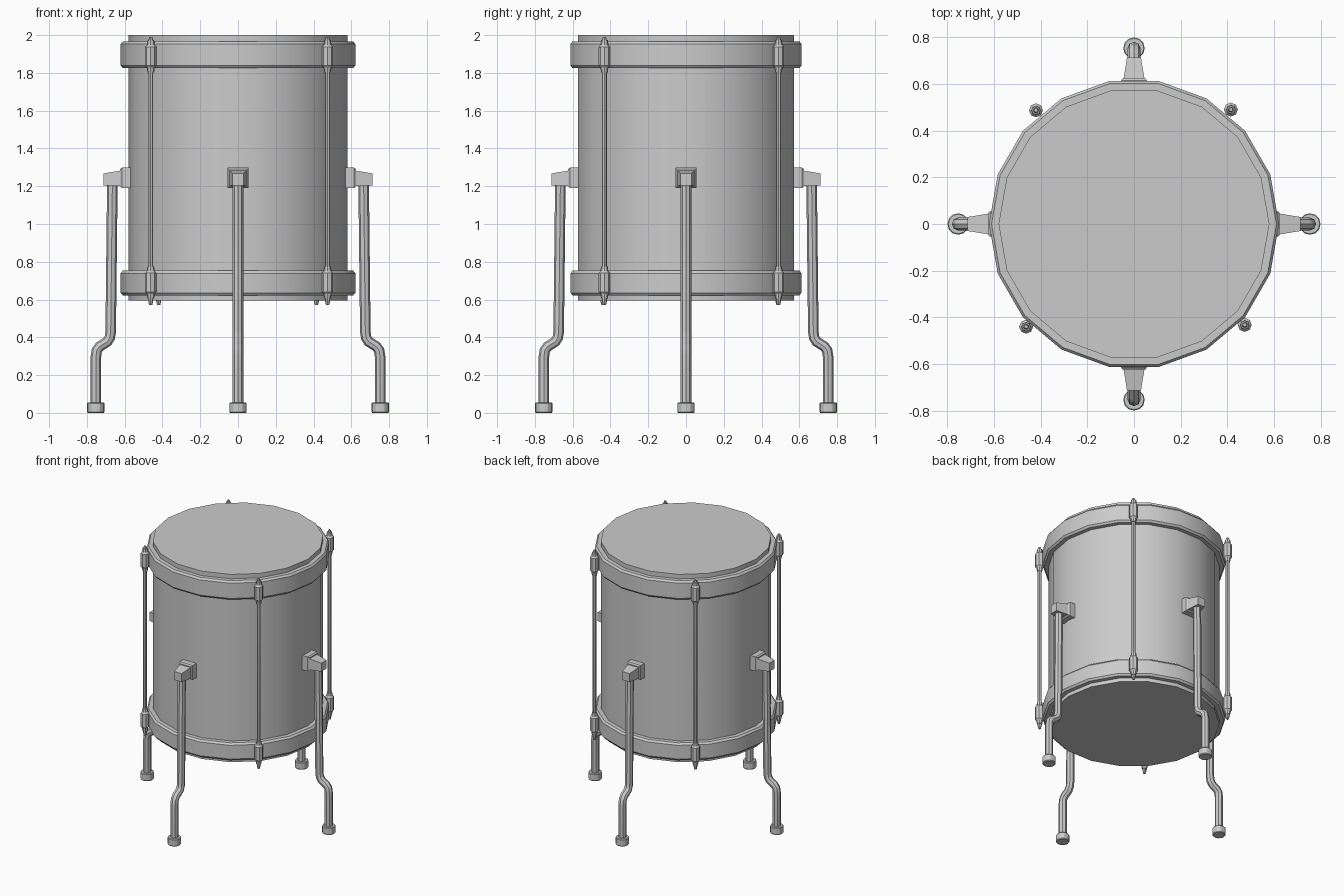
import bpy, bmesh, math
from mathutils import Matrix

if "Cube" in bpy.data.objects:
    bpy.data.objects.remove(bpy.data.objects["Cube"])


def finish(name, bm, matrix=Matrix.Identity(4)):
    bmesh.ops.recalc_face_normals(bm, faces=bm.faces)
    me = bpy.data.meshes.new(name)
    bm.to_mesh(me)
    bm.free()
    ob = bpy.data.objects.new(name, me)
    bpy.context.collection.objects.link(ob)
    ob.matrix_world = matrix
    smooth(ob)
    return ob


def smooth(ob):
    bpy.ops.object.select_all(action='DESELECT')
    ob.select_set(True)
    bpy.context.view_layer.objects.active = ob
    bpy.ops.object.shade_smooth_by_angle(angle=math.radians(30))


def lathe(name, profile, sides, matrix=Matrix.Identity(4), cap=True):
    bm = bmesh.new()
    rings = [[bm.verts.new((r * math.cos(2 * math.pi * i / sides),
                            r * math.sin(2 * math.pi * i / sides), z))
              for i in range(sides)] for r, z in profile]
    for a, b in zip(rings, rings[1:]):
        for i in range(sides):
            j = (i + 1) % sides
            bm.faces.new((a[i], a[j], b[j], b[i]))
    if cap:
        bm.faces.new(rings[0])
        bm.faces.new(rings[-1])
    return finish(name, bm, matrix)


def loft_x(name, sections, matrix):
    """Rectangular sections (x, half width, z low, z high) joined along x."""
    bm = bmesh.new()
    rings = [[bm.verts.new((x, w * s, z)) for s, z in
              ((-1, lo), (1, lo), (1, hi), (-1, hi))] for x, w, lo, hi in sections]
    for a, b in zip(rings, rings[1:]):
        for i in range(4):
            j = (i + 1) % 4
            bm.faces.new((a[i], a[j], b[j], b[i]))
    bm.faces.new(rings[0])
    bm.faces.new(rings[-1])
    return finish(name, bm, matrix)


def tube(name, points, radius, matrix):
    cu = bpy.data.curves.new(name, 'CURVE')
    cu.dimensions = '3D'
    cu.bevel_depth = radius
    cu.bevel_resolution = 2
    cu.use_fill_caps = True
    sp = cu.splines.new('POLY')
    sp.points.add(len(points) - 1)
    for p, (x, z) in zip(sp.points, points):
        p.co = (x, 0, z, 1)
    ob = bpy.data.objects.new(name, cu)
    bpy.context.collection.objects.link(ob)
    ob.matrix_world = matrix
    bpy.ops.object.select_all(action='DESELECT')
    ob.select_set(True)
    bpy.context.view_layer.objects.active = ob
    bpy.ops.object.convert(target='MESH')
    smooth(bpy.context.view_layer.objects.active)


# Shell with both drum heads
lathe("drum_shell", [(0.58, 0.594), (0.58, 2.0)], 18)

# Hoops around top and bottom
for name, lo, hi in (("top_hoop", 1.825, 1.967), ("bottom_hoop", 0.622, 0.753)):
    lathe(name, [(0.58, lo), (0.61, lo), (0.621, lo + 0.014),
                 (0.621, hi - 0.014), (0.61, hi), (0.58, hi)], 18, cap=False)

# Tension rods with a lug at each hoop
for n, (x, y) in enumerate(((-0.42, 0.487), (0.415, 0.49), (0.474, -0.432), (-0.462, -0.44))):
    m = Matrix.Translation((x, y, 0))
    lathe(f"tension_rod_{n}", [(0.008, 0.57), (0.013, 0.59), (0.013, 1.97), (0.008, 1.99)], 8, m)
    for name, mid in (("upper_lug", 1.888), ("lower_lug", 0.69)):
        half = [(0.018, 0.085), (0.021, 0.06), (0.03, 0.05)]
        prof = [(r, mid - d) for r, d in half] + [(r, mid + d) for r, d in reversed(half)]
        lathe(f"{name}_{n}", prof, 8, m)

# Four legs: bracket, arm, cranked tube and rubber foot
for n in range(4):
    m = Matrix.Rotation(n * math.pi / 2, 4, 'Z')
    loft_x(f"leg_bracket_{n}", [(0.56, 0.055, 1.19, 1.298), (0.615, 0.055, 1.19, 1.298),
                                (0.624, 0.047, 1.198, 1.29)], m)
    loft_x(f"leg_arm_{n}", [(0.615, 0.046, 1.2, 1.284), (0.712, 0.03, 1.205, 1.268)], m)
    tube(f"leg_tube_{n}", [(0.665, 1.23), (0.674, 0.43), (0.679, 0.398), (0.692, 0.377),
                           (0.732, 0.352), (0.747, 0.332), (0.752, 0.3), (0.752, 0.03)], 0.028, m)
    lathe(f"foot_{n}", [(0.042, 0), (0.046, 0.005), (0.046, 0.05), (0.042, 0.055)], 12,
          m @ Matrix.Translation((0.753, 0, 0)))
